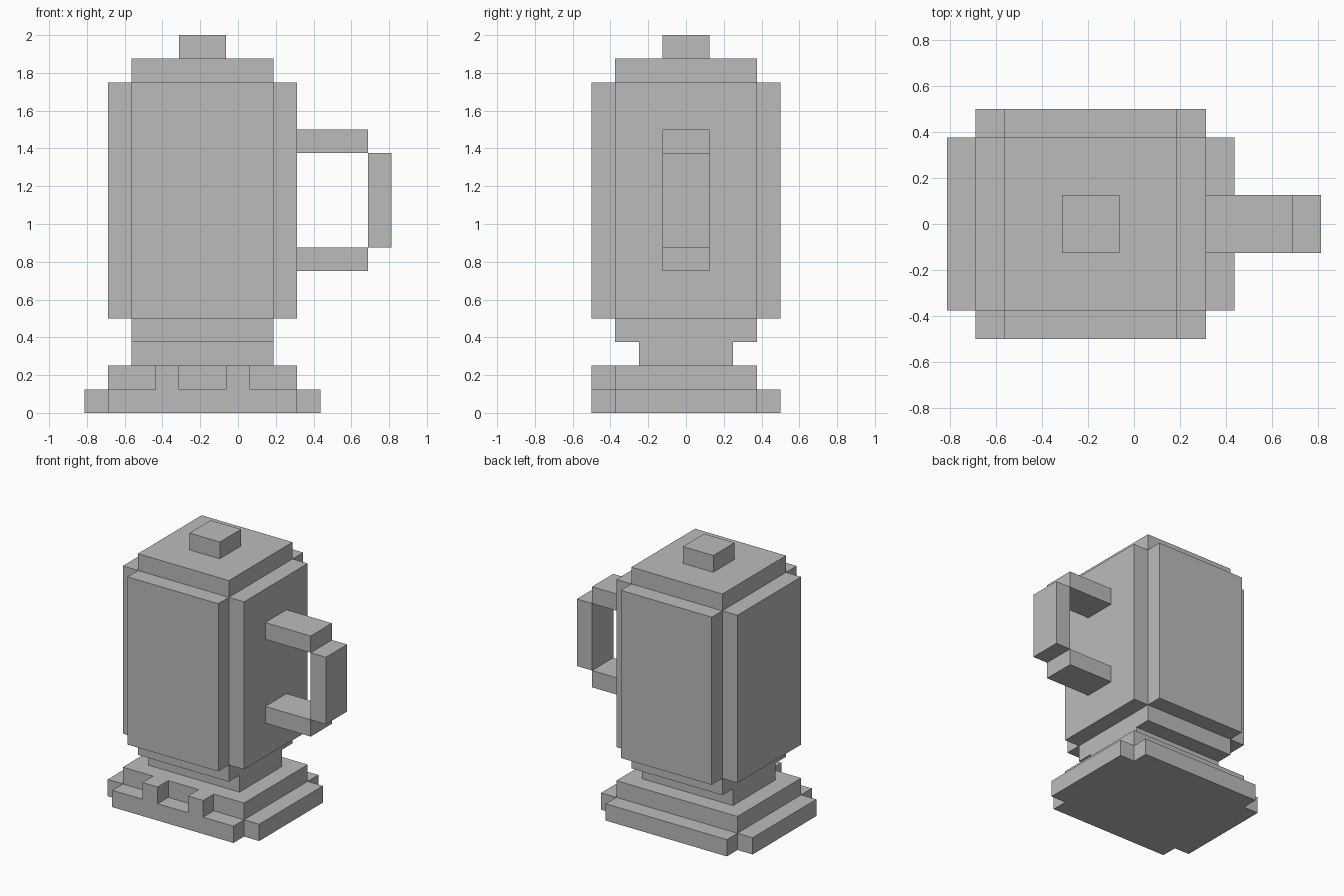
import bpy
import bmesh

default_cube = bpy.data.objects.get("Cube")
if default_cube:
    bpy.data.objects.remove(default_cube, do_unlink=True)

U = 0.125           # grid step used by every part
AXIS = -1.5         # x of the vessel's centre line, in grid steps

grey = bpy.data.materials.new("plain_grey")
grey.use_nodes = True
grey.diffuse_color = (0.5, 0.5, 0.5, 1)
grey.node_tree.nodes["Principled BSDF"].inputs["Base Color"].default_value = (0.5, 0.5, 0.5, 1)


def prism(name, outline, z0, z1):
    """Extrude an (x, y) outline, given in grid steps, from z0 to z1."""
    bm = bmesh.new()
    base = bm.faces.new([bm.verts.new(((AXIS + x) * U, y * U, z0 * U)) for x, y in outline])
    top = bmesh.ops.extrude_face_region(bm, geom=[base])["geom"]
    verts = [g for g in top if isinstance(g, bmesh.types.BMVert)]
    bmesh.ops.translate(bm, verts=verts, vec=(0, 0, (z1 - z0) * U))
    bmesh.ops.recalc_face_normals(bm, faces=bm.faces)
    mesh = bpy.data.meshes.new(name)
    bm.to_mesh(mesh)
    bm.free()
    mesh.materials.append(grey)
    obj = bpy.data.objects.new(name, mesh)
    bpy.context.collection.objects.link(obj)
    return obj


def rect(x0, x1, y):
    return [(x0, -y), (x1, -y), (x1, y), (x0, y)]


def notched(x, y):
    """Rectangle with a one-step square cut out of each corner."""
    i, j = x - 1, y - 1
    return [(-i, -y), (i, -y), (i, -j), (x, -j), (x, j), (i, j),
            (i, y), (-i, y), (-i, j), (-x, j), (-x, -j), (-i, -j)]


# Stepped base, with two control tabs on the front of its upper tier
prism("base_lower", notched(5, 4), 0, 1)
tabs = [(-4, -3)]
for x in (-2, 1):
    tabs += [(x, -3), (x, -4), (x + 1, -4), (x + 1, -3)]
prism("base_upper", tabs + [(4, -3), (4, 3), (-4, 3)], 1, 2)

# Neck and collar
prism("neck", rect(-3, 3, 2), 2, 3)
prism("collar", rect(-3, 3, 3), 3, 4)

# Jug, lid and knob
prism("jug", notched(4, 4), 4, 14)
prism("lid", rect(-3, 3, 3), 14, 15)
prism("lid_knob", rect(-1, 1, 1), 15, 16)

# Handle on the left side
for name, z in (("handle_lower_arm", 6), ("handle_upper_arm", 11)):
    prism(name, rect(4, 7, 1), z, z + 1)
prism("handle_grip", rect(7, 8, 1), 7, 11)
